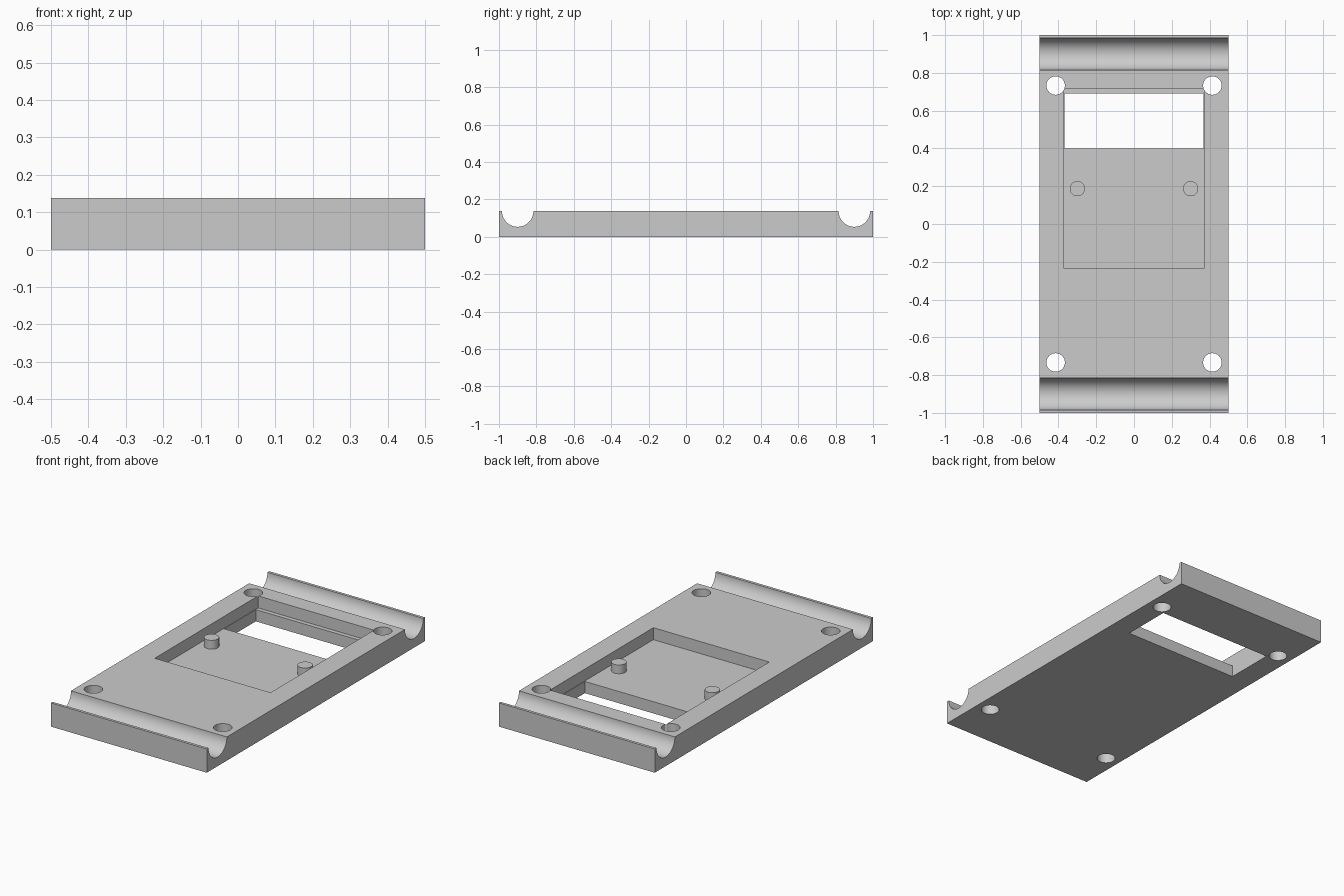
import bpy, bmesh, math
from mathutils import Matrix

cube = bpy.data.objects.get("Cube")
if cube:
    bpy.data.objects.remove(cube, do_unlink=True)

HEIGHT = 0.1375      # plate thickness
FLOOR = 0.068        # pocket floor height
GROOVE_Y, GROOVE_R = 0.9, 0.084

grey = bpy.data.materials.new("plain grey")
grey.use_nodes = True
grey.diffuse_color = (0.6, 0.6, 0.6, 1)
grey.node_tree.nodes["Principled BSDF"].inputs["Base Color"].default_value = (0.6, 0.6, 0.6, 1)


def finish(name, bm):
    bmesh.ops.recalc_face_normals(bm, faces=bm.faces)
    mesh = bpy.data.meshes.new(name)
    bm.to_mesh(mesh)
    bm.free()
    mesh.materials.append(grey)
    ob = bpy.data.objects.new(name, mesh)
    bpy.context.collection.objects.link(ob)
    return ob


def box(name, x, y0, y1, z0, z1):
    bm = bmesh.new()
    bmesh.ops.create_cube(bm, size=1, matrix=Matrix.Translation((0, (y0 + y1) / 2, (z0 + z1) / 2))
                          @ Matrix.Diagonal((2 * x, y1 - y0, z1 - z0, 1)))
    return finish(name, bm)


def cylinder(name, x, y, z0, z1, r):
    bm = bmesh.new()
    bmesh.ops.create_cone(bm, cap_ends=True, segments=48, radius1=r, radius2=r, depth=z1 - z0,
                          matrix=Matrix.Translation((x, y, (z0 + z1) / 2)))
    return finish(name, bm)


def smooth(ob):
    bpy.ops.object.select_all(action="DESELECT")
    ob.select_set(True)
    bpy.context.view_layer.objects.active = ob
    bpy.ops.object.shade_smooth_by_angle(angle=math.radians(30))


# Plate: side profile with a half-round groove near each end, extruded across
def groove(centre):
    steps = 32
    return [(centre - GROOVE_R * math.cos(math.pi * i / steps),
             HEIGHT - GROOVE_R * math.sin(math.pi * i / steps)) for i in range(steps + 1)]


profile = [(-1, 0), (-1, HEIGHT)] + groove(-GROOVE_Y) + groove(GROOVE_Y) + [(1, HEIGHT), (1, 0)]
bm = bmesh.new()
side = bm.faces.new([bm.verts.new((-0.5, y, z)) for y, z in profile])
extruded = bmesh.ops.extrude_face_region(bm, geom=[side])["geom"]
bmesh.ops.translate(bm, vec=(1, 0, 0), verts=[v for v in extruded if isinstance(v, bmesh.types.BMVert)])
plate = finish("base_plate", bm)

# Cutters: pocket, window through the floor, corner screw holes
cutters = [box("pocket_cutter", 0.372, -0.232, 0.715, FLOOR, 0.3),
           box("window_cutter", 0.369, 0.4, 0.69, -0.1, 0.2)]
for sx in (-1, 1):
    for sy in (-1, 1):
        cutters.append(cylinder("hole_cutter", sx * 0.415, sy * 0.733, -0.1, 0.3, 0.049))
for cutter in cutters:
    cutter.hide_render = True
    mod = plate.modifiers.new(cutter.name, "BOOLEAN")
    mod.operation, mod.solver, mod.object = "DIFFERENCE", "EXACT", cutter

# Bake the cuts, then drop the cutters
bpy.context.view_layer.update()
baked = bpy.data.meshes.new_from_object(plate.evaluated_get(bpy.context.evaluated_depsgraph_get()))
plate.modifiers.clear()
plate.data = baked
for cutter in cutters:
    bpy.data.objects.remove(cutter, do_unlink=True)
smooth(plate)

# Locating pegs on the pocket floor
for name, x in (("right_peg", -0.3), ("left_peg", 0.3)):
    smooth(cylinder(name, x, 0.187, FLOOR - 0.01, 0.119, 0.04))
